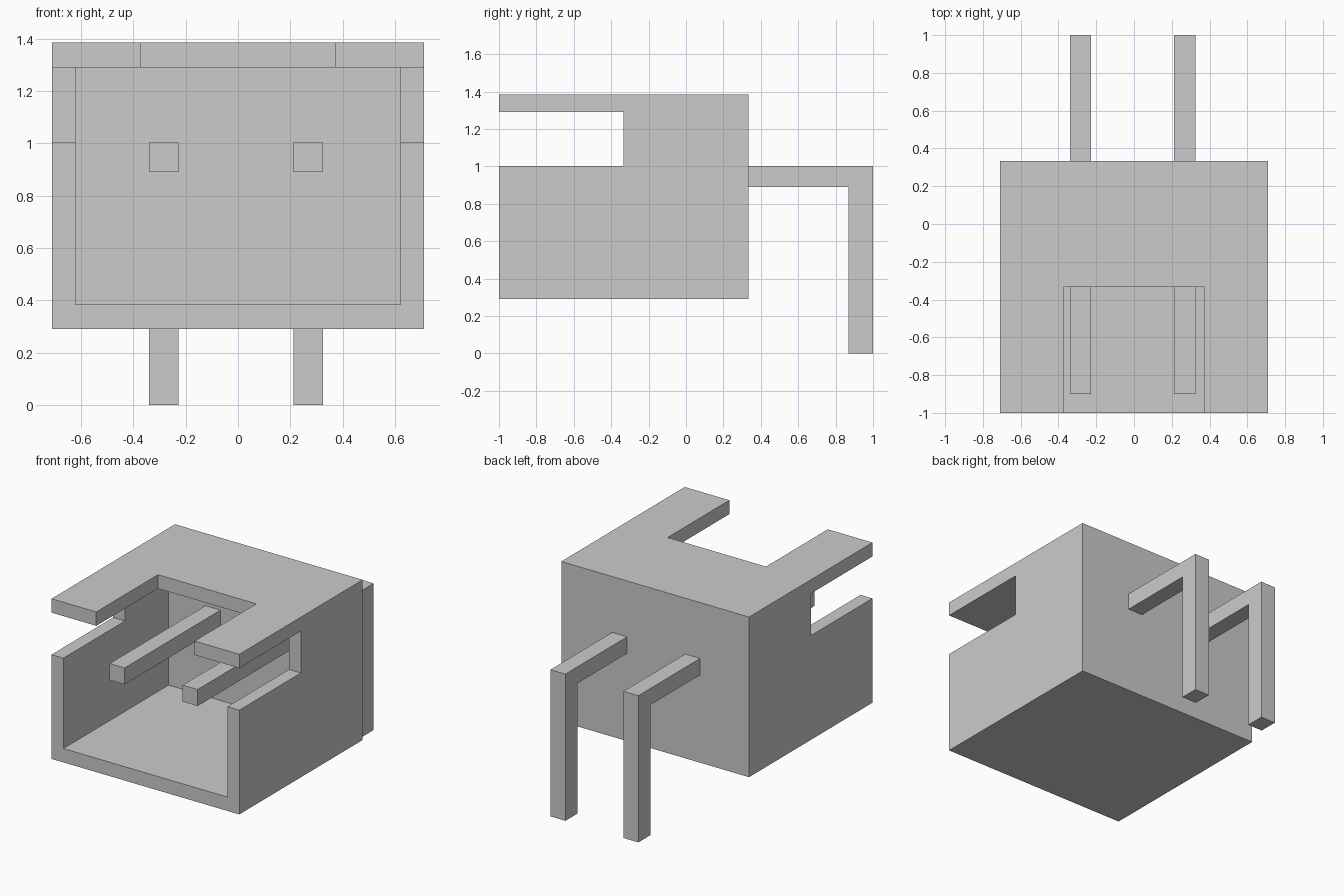
import bpy
import bmesh

if "Cube" in bpy.data.objects:
    bpy.data.objects.remove(bpy.data.objects["Cube"])


def extrude_profile(name, points, x0, x1):
    """Solid made from a (y, z) outline swept from x0 to x1."""
    bm = bmesh.new()
    face = bm.faces.new([bm.verts.new((x0, y, z)) for y, z in points])
    new = bmesh.ops.extrude_face_region(bm, geom=[face])["geom"]
    verts = [g for g in new if isinstance(g, bmesh.types.BMVert)]
    bmesh.ops.translate(bm, verts=verts, vec=(x1 - x0, 0, 0))
    bmesh.ops.recalc_face_normals(bm, faces=bm.faces)
    mesh = bpy.data.meshes.new(name)
    bm.to_mesh(mesh)
    bm.free()
    obj = bpy.data.objects.new(name, mesh)
    bpy.context.collection.objects.link(obj)
    return obj


def box(name, x, y, z):
    outline = [(y[0], z[0]), (y[1], z[0]), (y[1], z[1]), (y[0], z[1])]
    return extrude_profile(name, outline, x[0], x[1])


def cut(target, cutter):
    mod = target.modifiers.new(cutter.name, 'BOOLEAN')
    mod.operation = 'DIFFERENCE'
    mod.solver = 'EXACT'
    mod.object = cutter
    cutter.hide_render = True
    cutter.hide_viewport = True
    cutter.display_type = 'WIRE'


# Connector housing
housing = box("housing", (-0.71, 0.71), (-1, 0.333), (0.29, 1.385))

# Open-fronted cavity, side windows and roof notch
cut(housing, box("cavity_cutter", (-0.62, 0.62), (-1.2, 0.135), (0.385, 1.29)))
cut(housing, box("side_window_cutter", (-0.9, 0.9), (-1.2, -0.335), (1.003, 1.29)))
cut(housing, box("roof_notch_cutter", (-0.372, 0.372), (-1.2, -0.333), (1.2, 1.6)))

# Right-angle pins passing through the back wall
pin_outline = [(-0.9, 0.89), (0.87, 0.89), (0.87, 0), (1, 0), (1, 1.003), (-0.9, 1.003)]
for side, x in (("left", -0.34), ("right", 0.212)):
    extrude_profile(side + "_pin", pin_outline, x, x + 0.113)
